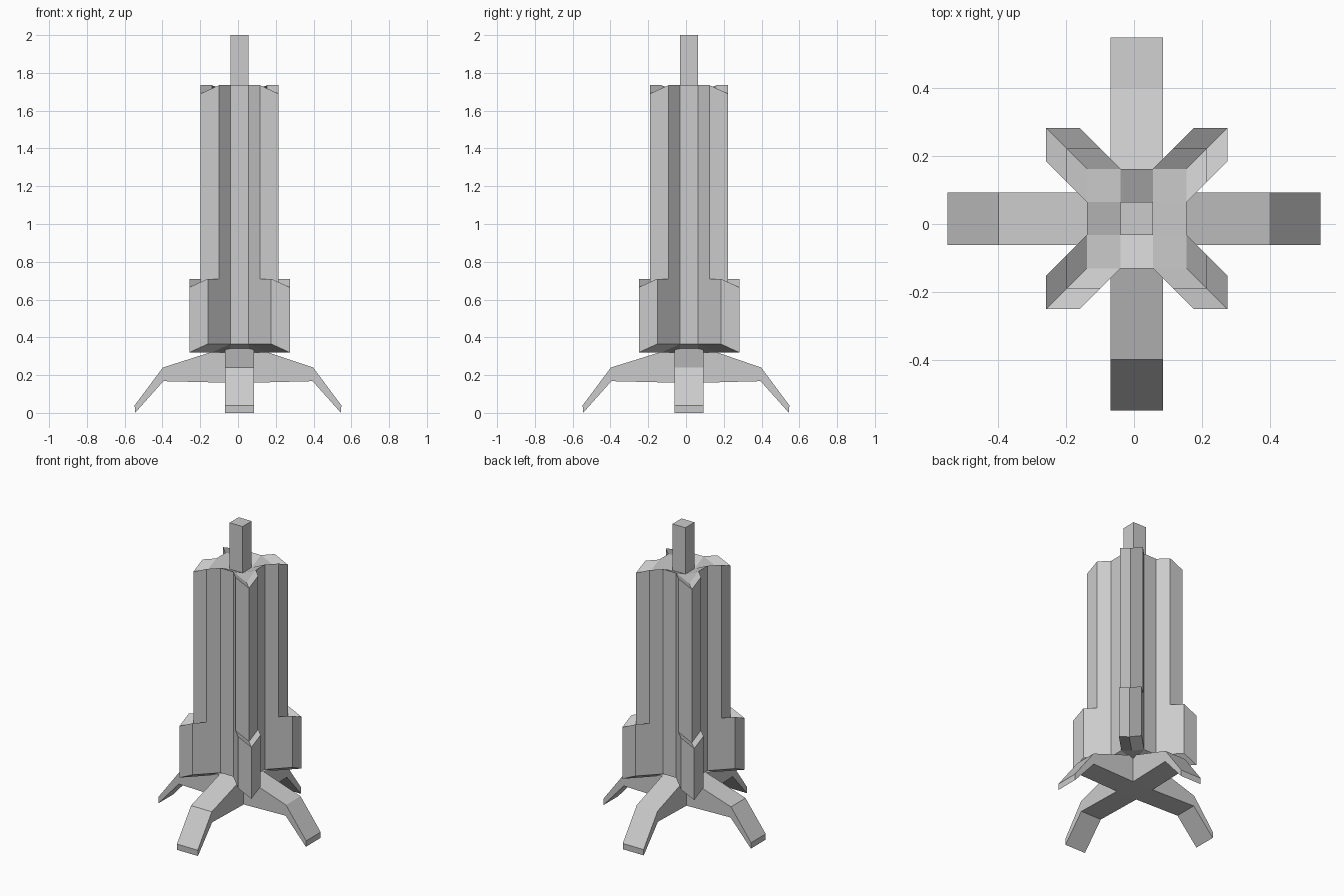
import bpy, bmesh
from mathutils import Vector

if "Cube" in bpy.data.objects:
    bpy.data.objects.remove(bpy.data.objects["Cube"])

CENTRE = Vector((0.008, 0.016, 0.0))   # body axis sits slightly off the origin
A, B, DROP = 0.048, 0.146, 0.045       # half column, half body, fin ridge drop


def rot(p, k):
    """Rotate (x, y, z) by k quarter turns about z."""
    x, y, z = p
    for _ in range(k % 4):
        x, y = -y, x
    return Vector((x, y, z))


def add_face(bm, pts):
    vs = []
    for p in pts:
        if not any((p - q).length < 1e-6 for q in vs):
            vs.append(p)
    if len(vs) > 2:
        bm.faces.new([bm.verts.new(p) for p in vs])


def finish(bm, name):
    bmesh.ops.remove_doubles(bm, verts=bm.verts, dist=1e-5)
    bmesh.ops.dissolve_degenerate(bm, edges=bm.edges, dist=1e-5)
    bmesh.ops.recalc_face_normals(bm, faces=bm.faces)
    me = bpy.data.meshes.new(name)
    bm.to_mesh(me)
    bm.free()
    ob = bpy.data.objects.new(name, me)
    bpy.context.collection.objects.link(ob)
    return ob


def section(d, z):
    """One quarter of the finned outline; the fin's outer corner is lower."""
    return [(B, A, z), (B + d, A + d, z), (B + d, B + d, z - DROP),
            (A + d, B + d, z), (A, B, z), (-A, B, z)]


def cap(bm, d, z, k, centre):
    """Quarter of an end surface: two fin slopes, corner patch, side patch."""
    lo = z - DROP
    ridge = [(B + d, B + d, lo), (B, B, lo)]
    for f in ([(B, A, z), (B + d, A + d, z)] + ridge,
              [(A, B, z), (A + d, B + d, z)] + ridge,
              [(A, A, lo), (B, A, z), (B, B, lo), (A, B, z)],
              [(-A, B, z), (A, B, z), (A, A, lo), (-A, A, lo)]):
        add_face(bm, [rot(p, k) + CENTRE for p in f])


# Finned body with a square top post
bm = bmesh.new()
levels = [(0.12, 0.365), (0.12, 0.71), (0.06, 0.71), (0.06, 1.735)]
for k in range(4):
    for lower, upper in zip(levels, levels[1:]):
        s, t = section(*lower), section(*upper)
        for i in range(5):
            if lower[1] == upper[1] and i not in (1, 2):
                continue               # the shelf exists only on the fins
            quad = (s[i], s[i + 1], t[i + 1], t[i])
            add_face(bm, [rot(p, k) + CENTRE for p in quad])
    cap(bm, *levels[0], k, True)
    cap(bm, *levels[-1], k, False)
    post = [(A, -A, 1.69), (A, A, 1.69), (A, A, 2.0), (A, -A, 2.0)]
    add_face(bm, [rot(p, k) + CENTRE for p in post])
for z in (0.365 - DROP, 2.0):
    add_face(bm, [rot((A, A, z), k) + CENTRE for k in range(4)])
finish(bm, "finned_body")

# Four bent legs meeting at a square hub
bm = bmesh.new()
W = 0.077
for k in range(4):
    axis, side = rot((1, 0, 0), k), rot((0, 1, 0), k)
    start, off = W + CENTRE.dot(axis), CENTRE.dot(side)
    prof = [(start, 0.345), (0.398, 0.24), (0.547, 0.04),
            (0.545, 0.0), (0.395, 0.168), (start, 0.16)]

    def pt(r, z, s):
        return axis * r + side * (off + s * W) + Vector((0, 0, z))
    for (r, z), (r2, z2) in zip(prof, prof[1:]):
        add_face(bm, [pt(r, z, -1), pt(r, z, 1), pt(r2, z2, 1), pt(r2, z2, -1)])
    for s in (-1, 1):
        add_face(bm, [pt(*prof[0], s), pt(*prof[1], s), pt(*prof[4], s), pt(*prof[5], s)])
        add_face(bm, [pt(*prof[i], s) for i in (1, 2, 3, 4)])
for z in (0.16, 0.345):
    add_face(bm, [rot((W, W, z), k) + CENTRE for k in range(4)])
finish(bm, "landing_legs")
